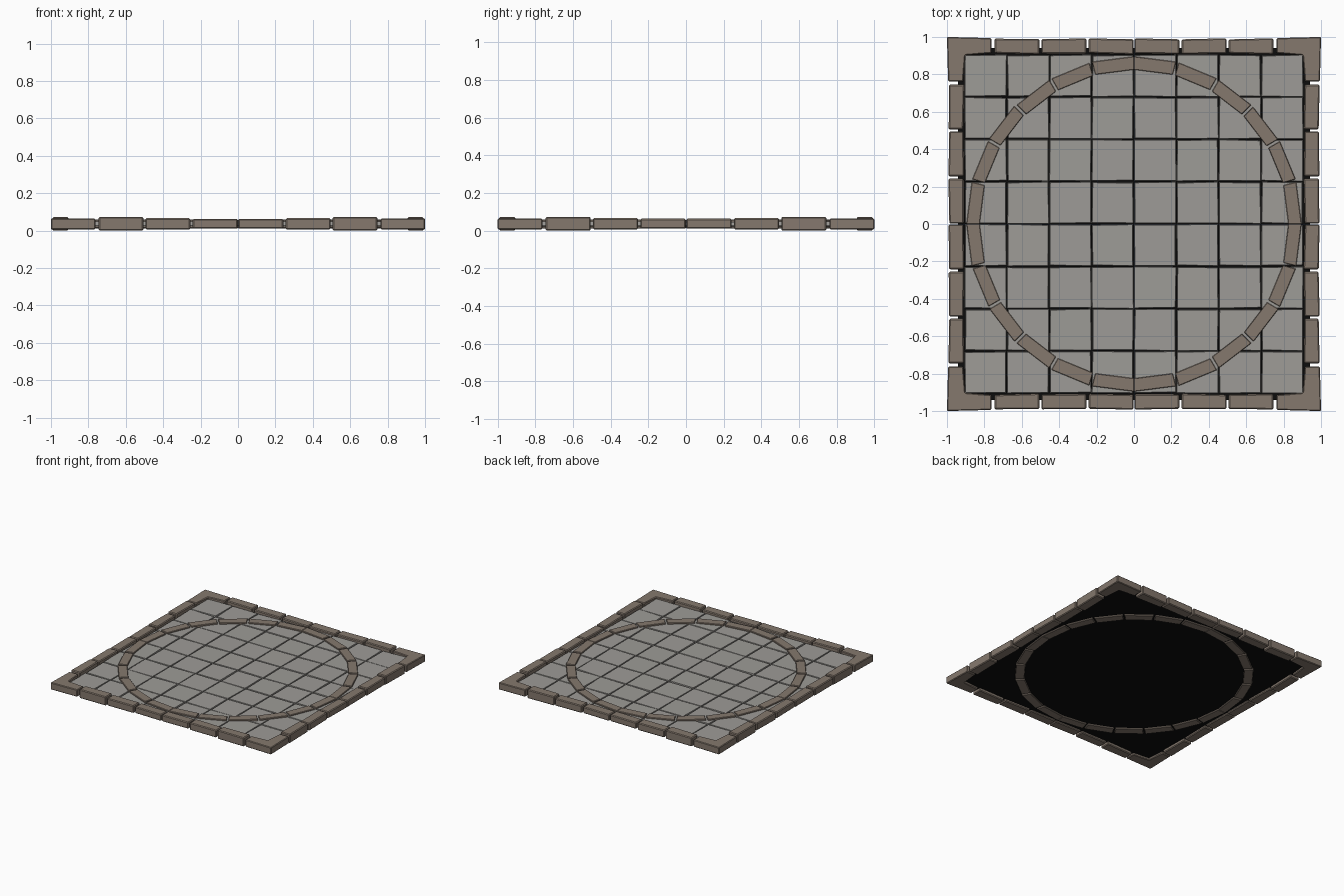
import bpy, bmesh, math, random
from mathutils import Vector

if "Cube" in bpy.data.objects:
    bpy.data.objects.remove(bpy.data.objects["Cube"])

random.seed(7)


def material(name, rgb):
    m = bpy.data.materials.new(name)
    m.diffuse_color = (*rgb, 1)
    m.use_nodes = True
    m.node_tree.nodes["Principled BSDF"].inputs["Base Color"].default_value = m.diffuse_color
    return m


BRICK = material("brown_stone", (0.235, 0.19, 0.155))
TILE = material("grey_stone", (0.34, 0.33, 0.31))
MORTAR = material("dark_mortar", (0.004, 0.004, 0.004))


def prism(bm, pts, z0, z1, top=None, tilt=0.0):
    """Closed block from an outline, with an optional different top outline."""
    top = top or pts
    lo = [bm.verts.new((x, y, z0)) for x, y in pts]
    hi = [bm.verts.new((x, y, z1 + random.uniform(-tilt, tilt))) for x, y in top]
    bm.faces.new(lo[::-1])
    bm.faces.new(hi)
    n = len(pts)
    for i in range(n):
        bm.faces.new((lo[i], lo[(i + 1) % n], hi[(i + 1) % n], hi[i]))


def finish(name, bm, mat, bevel=0.0):
    bmesh.ops.recalc_face_normals(bm, faces=bm.faces)
    me = bpy.data.meshes.new(name)
    bm.to_mesh(me)
    bm.free()
    ob = bpy.data.objects.new(name, me)
    bpy.context.collection.objects.link(ob)
    me.materials.append(mat)
    if bevel:
        b = ob.modifiers.new("worn_edges", "BEVEL")
        b.width, b.segments = bevel, 1
    return ob


def turn(pts, quarter):
    c, s = [(1, 0), (0, 1), (-1, 0), (0, -1)][quarter]
    return [(c * x - s * y, s * x + c * y) for x, y in pts]


# Dark mortar bed under the tiles
bm = bmesh.new()
prism(bm, [(-0.94, -0.94), (0.94, -0.94), (0.94, 0.94), (-0.94, 0.94)], 0.025, 0.030)
finish("mortar_bed", bm, MORTAR)

# Floor tiles: 8 x 8, slightly uneven, with sloping sides
bm = bmesh.new()
step = 0.2265
for i in range(8):
    for j in range(8):
        cx, cy = (i - 3.5) * step, (j - 3.5) * step
        corners = [(-1, -1), (1, -1), (1, 1), (-1, 1)]
        jit = lambda: random.uniform(-0.003, 0.003)
        top = [(cx + sx * 0.108 + jit(), cy + sy * 0.108 + jit()) for sx, sy in corners]
        base = [(cx + (x - cx) * 1.025, cy + (y - cy) * 1.025) for x, y in top]
        prism(bm, base, 0.030, 0.050, top, 0.002)
finish("floor_tiles", bm, TILE)

# Ring of 24 straight bricks; the pairs on the axes touch, the rest have gaps
bm = bmesh.new()
N = 24
for k in range(N):
    a0, a1 = k * math.tau / N, (k + 1) * math.tau / N
    g0 = 0.0 if k % 6 == 0 else 0.008
    g1 = 0.0 if (k + 1) % 6 == 0 else 0.008
    ro, ri = 0.896, 0.825
    wob = random.uniform(-0.003, 0.003)
    pts = [((r + wob * bool(g0 and g1)) * math.cos(a), (r + wob * bool(g0 and g1)) * math.sin(a))
           for r, a in ((ri, a0 + g0), (ro, a0 + g0), (ro, a1 - g1), (ri, a1 - g1))]
    prism(bm, pts, 0.014, 0.061)
finish("ring_bricks", bm, BRICK, 0.003)

# Border bricks: six along each side, taller away from the middle
bm = bmesh.new()
spans = [(0.003, 0.242, 0.012, 0.065), (0.255, 0.494, 0.008, 0.068),
         (0.506, 0.745, 0.002, 0.074)]
for q in range(4):
    for side in (1, -1):
        for a, b, z0, z1 in spans:
            w = random.uniform(-0.004, 0.004)
            d = random.uniform(-0.003, 0.003)
            pts = [(side * a, 0.910 + w), (side * b, 0.910 - w),
                   (side * b, 0.990 + d), (side * a, 0.990 - d)]
            prism(bm, turn(pts, q), z0, z1)
finish("border_bricks", bm, BRICK, 0.006)

# L-shaped corner stones
bm = bmesh.new()
for q in range(4):
    pts = [(1, 1), (0.762, 0.994), (0.762, 0.914), (0.902, 0.902),
           (0.914, 0.762), (0.994, 0.762)]
    prism(bm, turn(pts, q), 0.008, 0.066)
finish("corner_stones", bm, BRICK, 0.005)

# Stand the whole floor on z = 0
for ob in bpy.context.collection.objects:
    ob.location.z = -0.002
